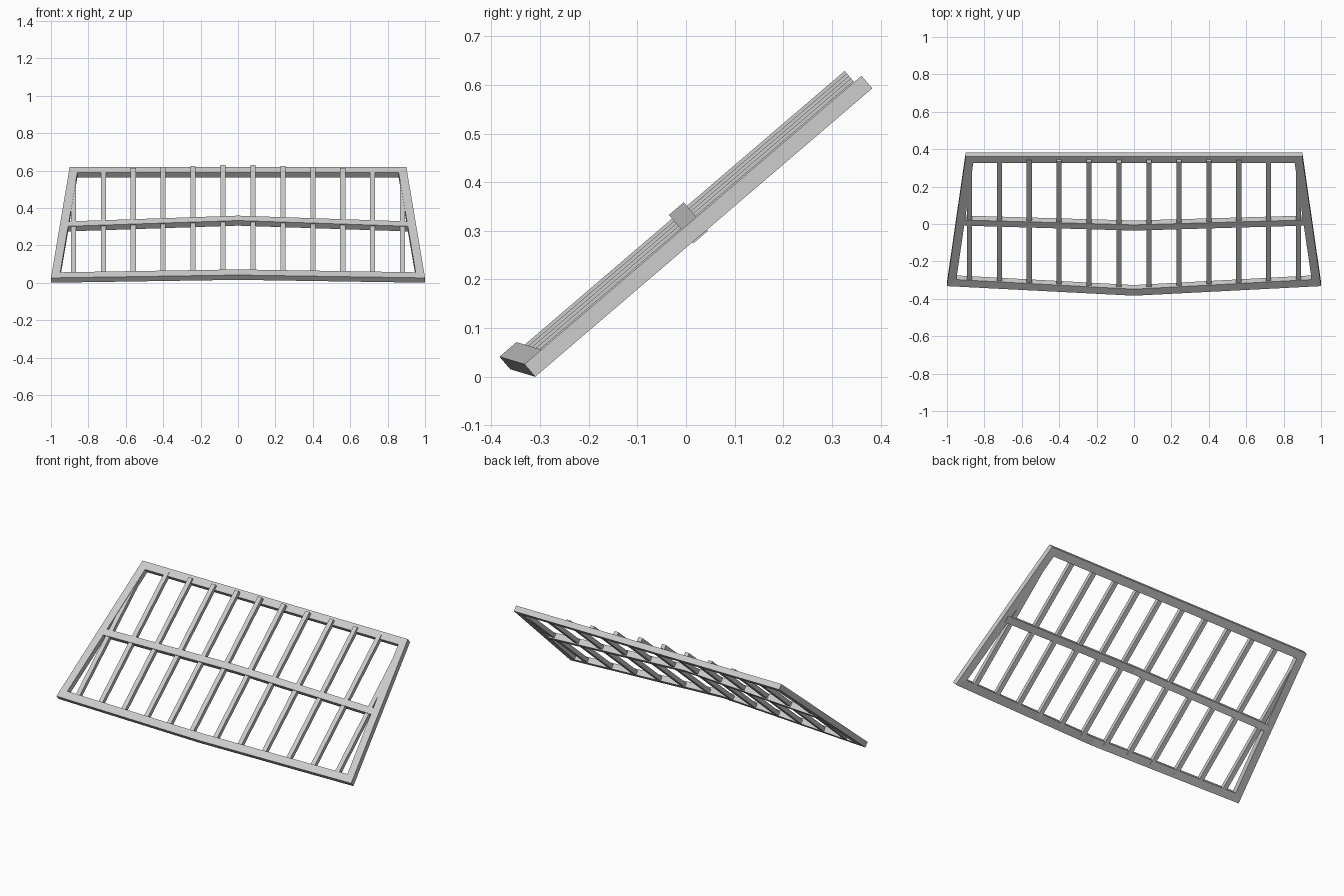
import bpy
import bmesh
import math

if "Cube" in bpy.data.objects:
    bpy.data.objects.remove(bpy.data.objects["Cube"], do_unlink=True)

TILT = math.radians(40.55)   # slope of the whole panel
LENGTH = 0.912               # panel length along the slope
THICK = 0.034                # frame thickness
WIDTH = 0.046                # frame bar width
RISE = 0.045                 # crown of the front bar at the middle
BOW = 0.029                  # forward bow of the front bar at the middle

grey = bpy.data.materials.new("light_grey_metal")
grey.use_nodes = True
grey.diffuse_color = (0.6, 0.6, 0.6, 1)
grey.node_tree.nodes["Principled BSDF"].inputs["Base Color"].default_value = (0.6, 0.6, 0.6, 1)


def bar(name, rings):
    """Loft four-sided rings: two plan points (x, slope) and a bottom and top height."""
    bm = bmesh.new()
    loops = []
    for a, b, low, high in rings:
        corners = [(*a, low), (*b, low), (*b, high), (*a, high)]
        loops.append([bm.verts.new(c) for c in corners])
    for p, q in zip(loops, loops[1:]):
        for i in range(4):
            j = (i + 1) % 4
            bm.faces.new((p[i], p[j], q[j], q[i]))
    bm.faces.new(loops[0])
    bm.faces.new(loops[-1])
    bmesh.ops.recalc_face_normals(bm, faces=bm.faces)
    mesh = bpy.data.meshes.new(name)
    bm.to_mesh(mesh)
    bm.free()
    mesh.materials.append(grey)
    obj = bpy.data.objects.new(name, mesh)
    obj.rotation_euler.x = TILT
    obj.location.y = -0.31
    bpy.context.collection.objects.link(obj)


# Plan corners of the frame: outer and inner, with mitred joints
front_out, front_in = (1.0, 0.0), (0.95, WIDTH)
back_out, back_in = (0.9, LENGTH), (0.859, LENGTH - WIDTH)


def flip(p):
    return (-p[0], p[1])


# Side bars
for side, m in (("left", lambda p: p), ("right", flip)):
    bar(side + "_side_bar", [(m(front_out), m(front_in), 0, THICK),
                             (m(back_out), m(back_in), 0, THICK)])

# Straight back bar
bar("back_bar", [(flip(back_out), flip(back_in), 0, THICK),
                 (back_out, back_in, 0, THICK)])

# Front bar, crowned and bowed at the middle
bar("front_bar", [(flip(front_out), flip(front_in), 0, THICK),
                  ((0, -BOW), (0, WIDTH - BOW), RISE, RISE + THICK),
                  (front_out, front_in, 0, THICK)])

# Crowned middle bar
bar("middle_bar", [((x, 0.425), (x, 0.465), n, n + 0.036)
                   for x, n in ((-0.925, -0.003), (0, 0.038), (0.925, -0.003))])

# Evenly spaced slats that follow the crown
for i in range(12):
    x = -0.88 + 0.16 * i
    crown = 1 - abs(x)
    mid = THICK / 2 + 0.042 * crown - 0.004
    start = 0.02 - BOW * crown
    bar(f"slat_{i + 1}", [((x - 0.0135, u), (x + 0.0135, u), mid - 0.0125, mid + 0.0125)
                          for u in (start, LENGTH - 0.02)])
